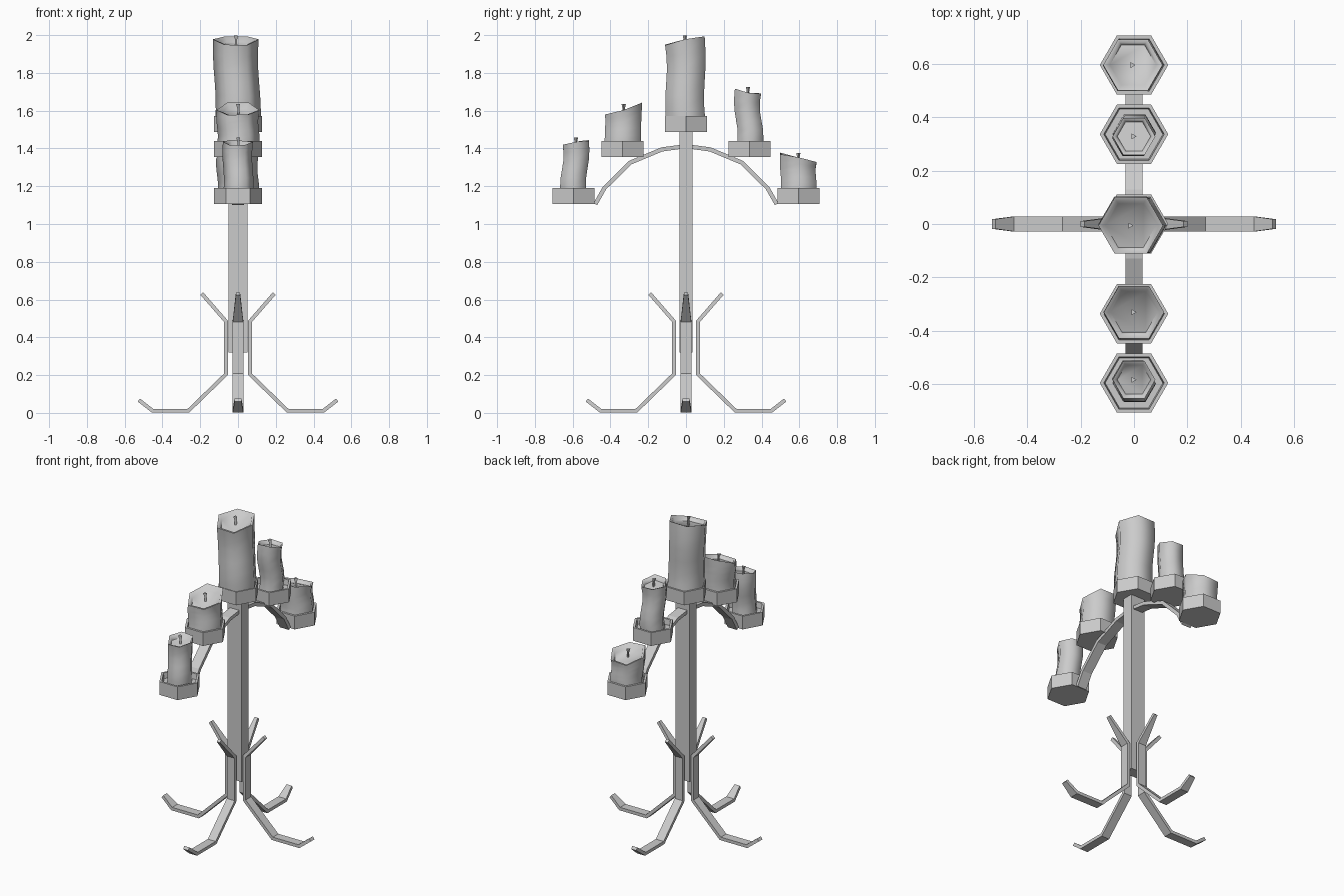
import bpy, bmesh
from math import sin, cos, pi, radians
from mathutils import Vector, Matrix

cube = bpy.data.objects.get("Cube")
if cube:
    bpy.data.objects.remove(cube, do_unlink=True)

grey = bpy.data.materials.new("plain grey")
grey.use_nodes = True
grey.diffuse_color = (0.6, 0.6, 0.6, 1)
grey.node_tree.nodes["Principled BSDF"].inputs["Base Color"].default_value = (0.6, 0.6, 0.6, 1)


def finish(name, bm, smooth=False):
    bmesh.ops.recalc_face_normals(bm, faces=bm.faces)
    mesh = bpy.data.meshes.new(name)
    bm.to_mesh(mesh)
    bm.free()
    mesh.materials.append(grey)
    obj = bpy.data.objects.new(name, mesh)
    bpy.context.collection.objects.link(obj)
    if smooth:
        bpy.ops.object.select_all(action='DESELECT')
        obj.select_set(True)
        bpy.context.view_layer.objects.active = obj
        bpy.ops.object.shade_smooth_by_angle(angle=radians(65))
    return obj


def loft(name, rings, smooth=False):
    """Skin a list of equal-sized point rings and cap both ends."""
    bm = bmesh.new()
    loops = [[bm.verts.new(p) for p in ring] for ring in rings]
    n = len(loops[0])
    for a, b in zip(loops, loops[1:]):
        for i in range(n):
            j = (i + 1) % n
            bm.faces.new((a[i], a[j], b[j], b[i]))
    bm.faces.new(loops[0][::-1])
    bm.faces.new(loops[-1])
    return finish(name, bm, smooth)


def polygon(x, y, z, r, sides=6):
    return [Vector((x + r * cos(2 * pi * i / sides), y + r * sin(2 * pi * i / sides), z))
            for i in range(sides)]


def strip(name, path, widths, thick, turn):
    """Flat bar following a path in the vertical plane, turned about z."""
    pts = [Vector(p) for p in path]
    rot = Matrix.Rotation(turn, 3, 'Z')
    rings = []
    for i, p in enumerate(pts):
        d0 = (p - pts[i - 1]).normalized() if i else (pts[1] - p).normalized()
        d1 = (pts[i + 1] - p).normalized() if i < len(pts) - 1 else d0
        d = (d0 + d1).normalized()
        off = Vector((-d.y, d.x)) * thick / 2 / d.dot(d0)
        w = widths[i] / 2
        a, b = p + off, p - off
        rings.append([rot @ Vector(v) for v in
                      ((a.x, -w, a.y), (a.x, w, a.y), (b.x, w, b.y), (b.x, -w, b.y))])
    return loft(name, rings)


# Central post
bm = bmesh.new()
bmesh.ops.create_cube(bm, size=1, matrix=Matrix.Translation((0, 0, 0.905))
                      @ Matrix.Diagonal((0.1, 0.07, 1.17, 1)))
finish("post", bm)

# Four legs with curled feet and flared upper tips
leg_path = [(0.525, 0.068), (0.452, 0.011), (0.263, 0.011), (0.064, 0.204),
            (0.064, 0.485), (0.192, 0.632)]
leg_widths = [0.036, 0.056, 0.056, 0.056, 0.056, 0.022]
for i, side in enumerate(("left", "back", "right", "front")):
    strip(side + "_leg", leg_path, leg_widths, 0.02, i * pi / 2)

# Arched arm carrying the outer cups
half = [(0.48, 1.105), (0.432, 1.19), (0.295, 1.325), (0.127, 1.395)]
arch = [(-x, z) for x, z in half] + [(0, 1.412)] + half[::-1]
strip("arched_arm", arch, [0.065] * len(arch), 0.022, pi / 2)


def cup(name, y, z):
    loft(name, [polygon(0, y, z, 0.128), polygon(0, y, z + 0.085, 0.128),
                polygon(0, y, z + 0.085, 0.113), polygon(0, y, z + 0.05, 0.108)])


def candle(name, y, base, top, r, tilt, lean, bow):
    """Bent hexagonal candle with a slanted, dished top and a wick."""
    rings = []
    steps = 6
    for k in range(steps + 1):
        t = k / steps
        cx = lean[0] * t + 0.004 * sin(2 * pi * t)
        cy = y + lean[1] * t + bow * sin(2 * pi * t)
        ring = polygon(cx, cy, base + (top - base) * t, r * (1 - 0.03 * sin(pi * t)))
        for i, v in enumerate(ring):
            v.z += t ** 3 * (tilt * (v.y - cy) / r + 0.005 * cos(2 * i + y * 9))
        rings.append(ring)
    rim = rings[-1]
    centre = sum(rim, Vector()) / 6
    for scale, drop in ((0.87, 0.004), (0.78, 0.026)):
        rings.append([centre + (v - centre) * scale - Vector((0, 0, drop)) for v in rim])
    loft(name, rings, True)
    x, cy, z = centre
    loft(name + "_wick", [polygon(x, cy, z - 0.035, 0.007, 3), polygon(x, cy, z + 0.005, 0.008, 3),
                          polygon(x - 0.003, cy, z + 0.026, 0.013, 3)])


# Cups and candles from front to back: y, cup base, candle top, radius, tilt, lean, bow
holders = [
    ("front_outer", -0.595, 1.106, 1.432, 0.08, 0.014, (0, 0.012), -0.006),
    ("front_inner", -0.336, 1.355, 1.608, 0.113, 0.037, (0, 0.006), 0.0),
    ("centre", 0, 1.488, 1.973, 0.121, 0.026, (-0.012, -0.006), -0.006),
    ("back_inner", 0.336, 1.355, 1.70, 0.08, -0.014, (0, -0.008), 0.008),
    ("back_outer", 0.595, 1.106, 1.35, 0.111, -0.028, (-0.004, 0), 0.003),
]
for name, y, z, top, r, tilt, lean, bow in holders:
    cup(name + "_cup", y, z)
    candle(name + "_candle", y, z + 0.045, top, r, tilt, lean, bow)
